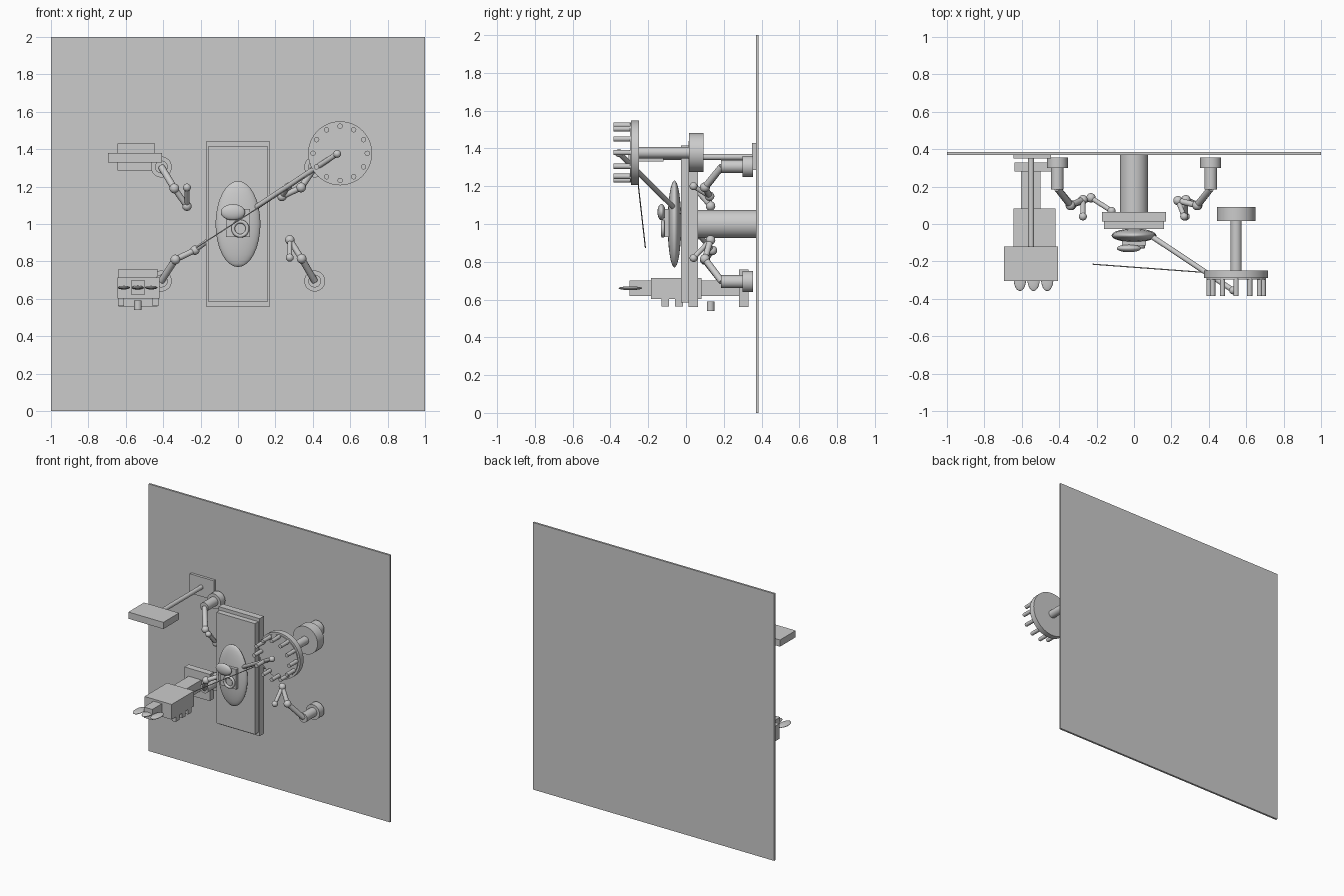
import bpy, math
from mathutils import Vector


def box(name, x0, x1, y0, y1, z0, z1):
    bpy.ops.mesh.primitive_cube_add(size=1, location=((x0 + x1) / 2, (y0 + y1) / 2, (z0 + z1) / 2))
    o = bpy.context.object
    o.name = name
    o.scale = (x1 - x0, y1 - y0, z1 - z0)
    bpy.ops.object.transform_apply(location=False, rotation=False)
    return o


def rod(name, a, b, r, sides=32):
    a, b = Vector(a), Vector(b)
    d = b - a
    bpy.ops.mesh.primitive_cylinder_add(vertices=sides, radius=r, depth=d.length, location=(a + b) / 2,
                                        rotation=d.to_track_quat('Z', 'Y').to_euler())
    o = bpy.context.object
    o.name = name
    bpy.ops.object.shade_smooth_by_angle()
    return o


def ball(name, c, rx, ry=None, rz=None):
    bpy.ops.mesh.primitive_uv_sphere_add(segments=32, ring_count=16, radius=1, location=c)
    o = bpy.context.object
    o.name = name
    o.scale = (rx, ry or rx, rz or rx)
    bpy.ops.object.transform_apply(location=False, rotation=False)
    bpy.ops.object.shade_smooth()
    return o


# wall, support column and padded table
box("wall", -1, 1, 0.37, 0.385, 0, 2)
rod("support_column", (0, 0.05, 1.0), (0, 0.375, 1.0), 0.075, 48)
box("table_frame", -0.17, 0.17, 0.013, 0.063, 0.56, 1.44)
box("table_pad", -0.16, 0.16, -0.027, 0.013, 0.585, 1.415)

# body on the table with its opening
ball("body", (0, -0.061, 1.0), 0.12, 0.036, 0.23)
box("opening_plate", -0.065, 0.065, -0.115, -0.09, 0.93, 1.08)
ball("organ", (-0.027, -0.13, 1.063), 0.065, 0.021, 0.043)
bpy.ops.mesh.primitive_torus_add(location=(0.012, -0.122, 0.975), rotation=(math.pi / 2, 0, 0),
                                 major_radius=0.038, minor_radius=0.01)
bpy.context.object.name = "opening_ring"
bpy.ops.object.shade_smooth()

# four jointed arms: shoulder position, then joints
arms = {
    "upper_left": [(-0.41, 0.19, 1.305), (-0.34, 0.10, 1.19), (-0.273, 0.13, 1.095), (-0.273, 0.04, 1.195)],
    "lower_right": [(0.41, 0.19, 0.695), (0.34, 0.10, 0.815), (0.277, 0.13, 0.915), (0.277, 0.04, 0.82)],
    "lower_left": [(-0.41, 0.19, 0.695), (-0.335, 0.10, 0.81), (-0.23, 0.14, 0.86), (-0.12, 0.07, 0.94)],
    "upper_right": [(0.41, 0.19, 1.305), (0.337, 0.10, 1.195), (0.235, 0.125, 1.147), (0.268, 0.04, 1.2)],
}
for side, pts in arms.items():
    x, y, z = pts[0]
    rod(side + "_arm_mount", (x, 0.30, z), (x, 0.355, z), 0.056)
    rod(side + "_arm_motor", (x, 0.185, z), (x, 0.30, z), 0.034)
    for i, r in enumerate((0.018, 0.016, 0.013)):
        rod(f"{side}_arm_link_{i}", pts[i], pts[i + 1], r, 20)
        ball(f"{side}_arm_joint_{i}", pts[i + 1], (0.026, 0.025, 0.021)[i])

# instrument tray on a rod
box("tray_wall_plate", -0.645, -0.445, 0.35, 0.37, 1.285, 1.43)
rod("tray_rod", (-0.55, -0.13, 1.355), (-0.55, 0.355, 1.355), 0.016)
box("tray", -0.695, -0.405, -0.305, -0.12, 1.33, 1.38)

# dispenser box with petals and feet
box("dispenser_wall_plate", -0.64, -0.43, 0.28, 0.33, 0.56, 0.76)
box("dispenser_neck", -0.605, -0.50, 0.07, 0.29, 0.62, 0.70)
box("dispenser_box", -0.645, -0.42, -0.185, 0.082, 0.602, 0.715)
box("dispenser_nose", -0.57, -0.50, -0.30, -0.18, 0.62, 0.70)
for i in range(3):
    ball(f"dispenser_petal_{i}", (-0.61 + 0.073 * i, -0.295, 0.66), 0.033, 0.063, 0.01)
    y = -0.11 + 0.073 * i
    for x in (-0.625, -0.44):
        box(f"dispenser_foot_{i}", x - 0.016, x + 0.016, y - 0.021, y + 0.021, 0.562, 0.605)
rod("dispenser_valve", (-0.535, 0.13, 0.54), (-0.535, 0.13, 0.59), 0.02)

# tool carousel
cx, cz = 0.546, 1.378
rod("carousel_hub", (cx, 0.015, cz), (cx, 0.092, cz), 0.103, 48)
rod("carousel_axle", (cx, -0.27, cz), (cx, 0.03, cz), 0.03)
rod("carousel_disc", (cx, -0.29, cz), (cx, -0.248, cz), 0.171, 64)
rod("carousel_face", (cx, -0.297, cz), (cx, -0.28, cz), 0.156, 64)
for i in range(12):
    a = i * math.pi / 6
    px, pz = cx + 0.145 * math.cos(a), cz + 0.145 * math.sin(a)
    rod(f"carousel_tool_{i}", (px, -0.385, pz), (px, -0.29, pz), 0.014, 16)

# tool exchange rod and thin cable
rod("exchange_rod", (0.05, -0.037, 1.06), (0.53, -0.355, 1.375), 0.014, 24)
ball("exchange_rod_tip", (0.53, -0.355, 1.375), 0.021)
rod("cable", (-0.22, -0.215, 0.875), (0.53, -0.27, 1.36), 0.003, 8)
